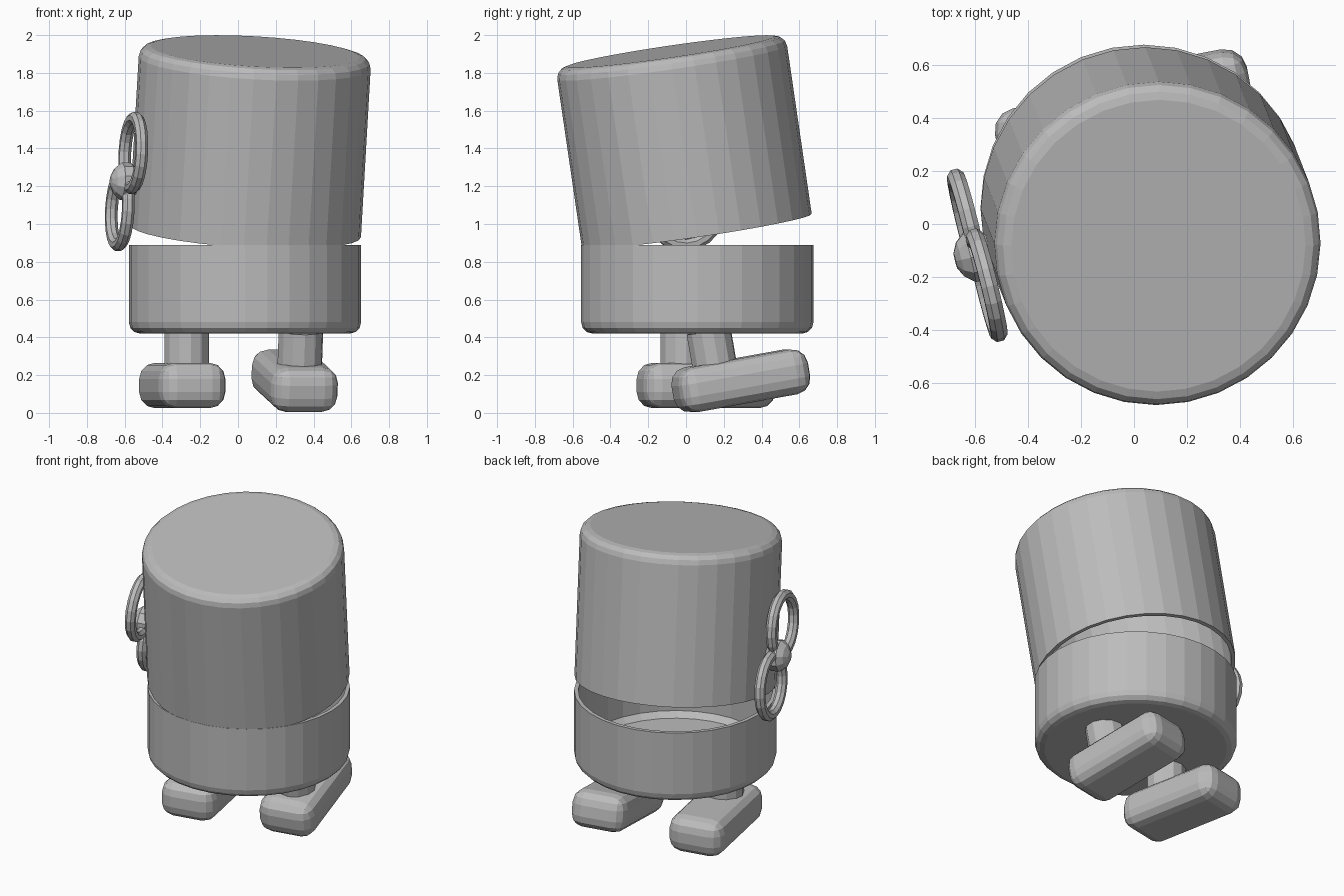
import bpy, bmesh, math
from mathutils import Matrix, Vector, Euler

cube = bpy.data.objects.get("Cube")
if cube:
    bpy.data.objects.remove(cube, do_unlink=True)

grey = bpy.data.materials.new("plain_grey")
grey.use_nodes = True
GREY = (0.5, 0.5, 0.5, 1)
grey.diffuse_color = GREY
grey.node_tree.nodes["Principled BSDF"].inputs["Base Color"].default_value = GREY


def finish(bm, name, matrix):
    bmesh.ops.recalc_face_normals(bm, faces=bm.faces)
    mesh = bpy.data.meshes.new(name)
    bm.to_mesh(mesh)
    bm.free()
    mesh.materials.append(grey)
    obj = bpy.data.objects.new(name, mesh)
    obj.matrix_world = matrix
    bpy.context.collection.objects.link(obj)
    return obj


def lathe(name, profile, sides, matrix, closed=False):
    """Spin (radius, height) points about z; close the loop or cap the ends."""
    bm = bmesh.new()
    rings = [[bm.verts.new((r * math.cos(a), r * math.sin(a), z))
              for a in (math.tau * i / sides for i in range(sides))]
             for r, z in profile]
    pairs = list(zip(rings, rings[1:]))
    if closed:
        pairs.append((rings[-1], rings[0]))
    else:
        bm.faces.new(rings[0])
        bm.faces.new(rings[-1])
    for low, high in pairs:
        for i in range(sides):
            j = (i + 1) % sides
            bm.faces.new((low[i], low[j], high[j], high[i]))
    return finish(bm, name, matrix)


def tub_profile(radius, height, wall, bevel, steps=3):
    """Hollow tub: bevelled closed end at z = 0, open rim at z = height."""
    outer = []
    for i in range(steps + 1):
        a = math.pi / 2 * i / steps
        outer.append((radius - bevel + bevel * math.sin(a), bevel - bevel * math.cos(a)))
    inner = radius - wall
    return outer + [(radius, height), (inner, height), (inner, bevel), (inner - bevel + wall, wall)]


# Lower tub
lathe("lower_body", tub_profile(0.615, 0.47, 0.025, 0.06), 32,
      Matrix.Translation((0.037, 0.06, 0.42)))

# Upper shell, hinged open toward the back and leaning to one side
lid = Matrix.Translation((0.037, 0.057, 0.965)) @ Euler(
    (math.radians(8.3), math.radians(3.3), 0)).to_matrix().to_4x4()
flip = Matrix.Translation((0, 0, 0.96)) @ Matrix.Rotation(math.pi, 4, 'X')
lathe("upper_body", tub_profile(0.615, 0.96, 0.025, 0.06), 32, lid @ flip)


# Feet with their legs
def foot(side, location, pitch):
    frame = (Matrix.Translation(location) @ Matrix.Rotation(math.radians(11), 4, 'Z')
             @ Matrix.Rotation(math.radians(pitch), 4, 'X'))
    bm = bmesh.new()
    bmesh.ops.create_cube(bm, size=1, matrix=Matrix.Diagonal((0.36, 0.71, 0.24, 1)))
    bmesh.ops.bevel(bm, geom=bm.edges[:], offset=0.085, segments=3,
                    profile=0.5, affect='EDGES')
    finish(bm, side + "_foot", frame)
    lathe(side + "_leg", [(0.12, 0), (0.12, 0.29)], 12,
          frame @ Matrix.Translation((0, -0.125, 0)))


foot("left", (0.30, 0.29, 0.17), 10)
foot("right", (-0.295, 0.105, 0.145), 0)

# Winding key: local z points away from the body, local x joins the loops
out = Vector((-0.97, -0.24, 0.05)).normalized()
along = Vector((0.073, -0.23, 0.31)).normalized()
across = out.cross(along).normalized()
key = Matrix.Translation((-0.59, -0.118, 1.225)) @ Matrix(
    (along, across, out)).transposed().to_4x4()

TUBE = 0.034
loop = [(0.186 + TUBE * math.cos(a), TUBE * math.sin(a))
        for a in (math.tau * (i + 0.5) / 8 for i in range(8))]
for name, sign in (("upper", 1), ("lower", -1)):
    lathe(name + "_key_loop", loop, 20,
          key @ Matrix.Translation((0.192 * sign, 0, 0)), closed=True)

# Hub and shaft of the key
lathe("key_hub", [(0.06, -0.06), (0.1, -0.02), (0.1, 0.03), (0.07, 0.065), (0.03, 0.085)], 10, key)
lathe("key_shaft", [(0.05, -0.12), (0.05, 0)], 10, key)
